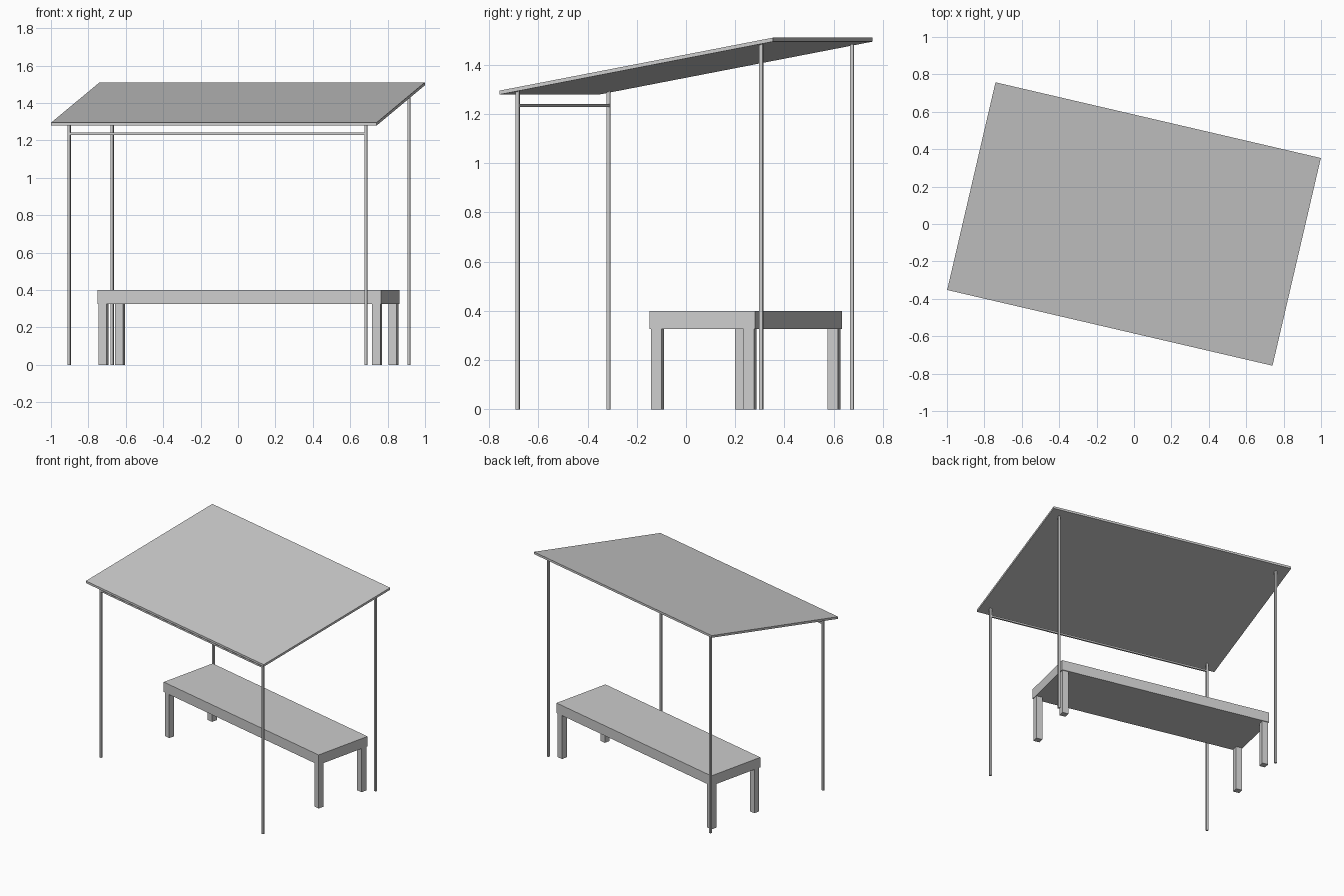
import bpy, math
from mathutils import Matrix, Vector

if "Cube" in bpy.data.objects:
    bpy.data.objects.remove(bpy.data.objects["Cube"])

# The whole shelter is turned about z
TURN = Matrix.Rotation(math.radians(-13.1), 4, 'Z')


def box(name, lo, hi, slope=0.0, top_slope=0.0):
    """Flat-faced box; slope shears all of z along y, top_slope only the top."""
    bpy.ops.mesh.primitive_cube_add(size=1)
    ob = bpy.context.object
    ob.name = name
    lo, hi = Vector(lo), Vector(hi)
    for v in ob.data.vertices:
        top = v.co.z > 0
        p = Vector([(a + b) / 2 + c * (b - a) for a, b, c in zip(lo, hi, v.co)])
        mid = (lo.y + hi.y) / 2
        p.z += slope * (p.y - mid) + (top_slope * (p.y - mid) if top else 0)
        v.co = TURN @ p
    return ob


def upright(name, x, y, half, height, top_slope=0.0):
    return box(name, (x - half, y - half, 0), (x + half, y + half, height),
               top_slope=top_slope)


# Sloping roof sheet
W, D, LOW, HIGH, THICK = 0.893, 0.57, 1.279, 1.494, 0.016
PITCH = (HIGH - LOW) / (2 * D)
MID = (LOW + HIGH) / 2
box("roof", (-W, -D, MID), (W, D, MID + THICK), slope=PITCH)

# Thin posts cut to the roof pitch
for depth, y in (("front", -0.511), ("back", 0.505)):
    for side, x in (("left", -0.808), ("right", 0.821)):
        upright(f"{depth}_{side}_post", x, y, 0.0072, MID + PITCH * y, PITCH)

# Rail between the front posts
box("front_rail", (-0.808, -0.517, 1.229), (0.821, -0.505, 1.241))

# Bench under the roof
BY = 0.249
box("bench_seat", (-0.778, BY - 0.2205, 0.326), (0.778, BY + 0.2205, 0.4))
for depth, sy in (("front", -1), ("back", 1)):
    for side, sx in (("left", -1), ("right", 1)):
        upright(f"bench_{depth}_{side}_leg", sx * 0.751, BY + sy * 0.193, 0.022, 0.326)
